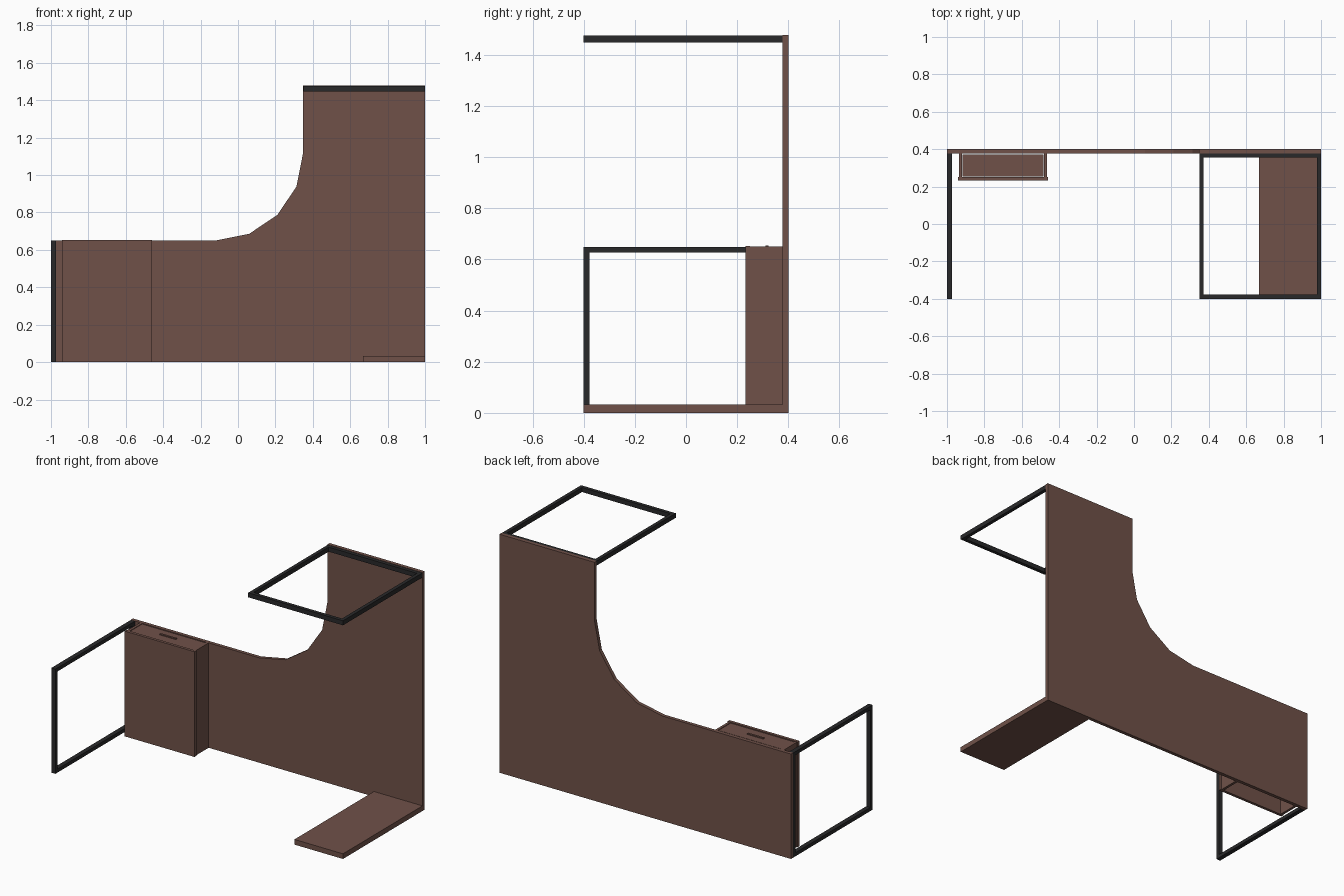
import bpy, bmesh, math

if "Cube" in bpy.data.objects:
    bpy.data.objects.remove(bpy.data.objects["Cube"])


def material(name, rgb):
    m = bpy.data.materials.new(name)
    m.diffuse_color = (*rgb, 1)
    m.use_nodes = True
    m.node_tree.nodes["Principled BSDF"].inputs["Base Color"].default_value = m.diffuse_color
    return m


BROWN = material("brown wood", (0.16, 0.083, 0.066))
BLACK = material("black metal", (0.022, 0.022, 0.023))


def finish(name, bm, mat):
    bmesh.ops.recalc_face_normals(bm, faces=bm.faces)
    me = bpy.data.meshes.new(name)
    bm.to_mesh(me)
    bm.free()
    me.materials.append(mat)
    ob = bpy.data.objects.new(name, me)
    bpy.context.collection.objects.link(ob)
    return ob


def box(name, x, y, z, mat=BROWN):
    bm = bmesh.new()
    bmesh.ops.create_cube(bm, size=1)
    for v in bm.verts:
        for i, (a, b) in enumerate((x, y, z)):
            v.co[i] = a if v.co[i] < 0 else b
    return finish(name, bm, mat)


def frame(name, u, v, t, place):
    """Rectangular ring of four bars; place maps (u, v, w) to the world."""
    bm = bmesh.new()
    rings = []
    for w in (0, 1):
        for d in (0, t):
            pts = [(u[0] + d, v[0] + d), (u[1] - d, v[0] + d),
                   (u[1] - d, v[1] - d), (u[0] + d, v[1] - d)]
            rings.append([bm.verts.new(place(a, b, w)) for a, b in pts])
    o0, i0, o1, i1 = rings
    for a, b in ((o0, i0), (i0, i1), (i1, o1), (o1, o0)):
        for k in range(4):
            n = (k + 1) % 4
            bm.faces.new((a[k], a[n], b[n], b[k]))
    return finish(name, bm, BLACK)


# Desktop panel standing on edge, with a four-sided curved inner corner
Y0, Y1 = 0.378, 0.4
H, LOW, R = 1.478, 0.65, 0.468
profile = [(-1, 0), (1, 0), (1, H), (0.348, H)]
for k in range(5):
    a = math.radians(22.5 * k)
    profile.append((-0.12 + R * math.cos(a), LOW + R - R * math.sin(a)))
profile.append((-1, LOW))
bm = bmesh.new()
face = bm.faces.new([bm.verts.new((x, Y0, z)) for x, z in profile])
ext = bmesh.ops.extrude_face_region(bm, geom=[face])["geom"]
for v in ext:
    if isinstance(v, bmesh.types.BMVert):
        v.co.y = Y1
finish("desktop_panel", bm, BROWN)

# Metal leg frames at the two ends and wooden end leg
frame("left_leg_frame", (-0.4, Y0), (0, 0.649), 0.022,
      lambda u, v, w: (-1 + 0.028 * w, u, v))
frame("upper_leg_frame", (0.35, 1), (-0.4, Y0), 0.022,
      lambda u, v, w: (u, v, 1.448 + 0.028 * w))
box("plank_leg", (0.667, 1), (-0.4, Y0), (0, 0.032))

# Drawer cabinet, open at its lower end
box("cabinet_base", (-0.941, -0.461), (0.232, 0.25), (0, 0.652))
for side, x in (("left", -0.936), ("right", -0.482)):
    box("cabinet_side_" + side, (x, x + 0.016), (0.25, Y0), (0, 0.65))

# Drawer tray, front and handle
DX = (-0.918, -0.484)
box("drawer_front", DX, (0.254, 0.372), (0.632, 0.648))
box("drawer_floor", DX, (0.254, 0.264), (0.14, 0.632))
box("drawer_back", DX, (0.264, 0.36), (0.14, 0.152))
for side, x in (("left", DX[0]), ("right", DX[1] - 0.012)):
    box("drawer_side_" + side, (x, x + 0.012), (0.264, 0.36), (0.152, 0.632))
box("drawer_handle", (-0.757, -0.645), (0.311, 0.323), (0.648, 0.654))
